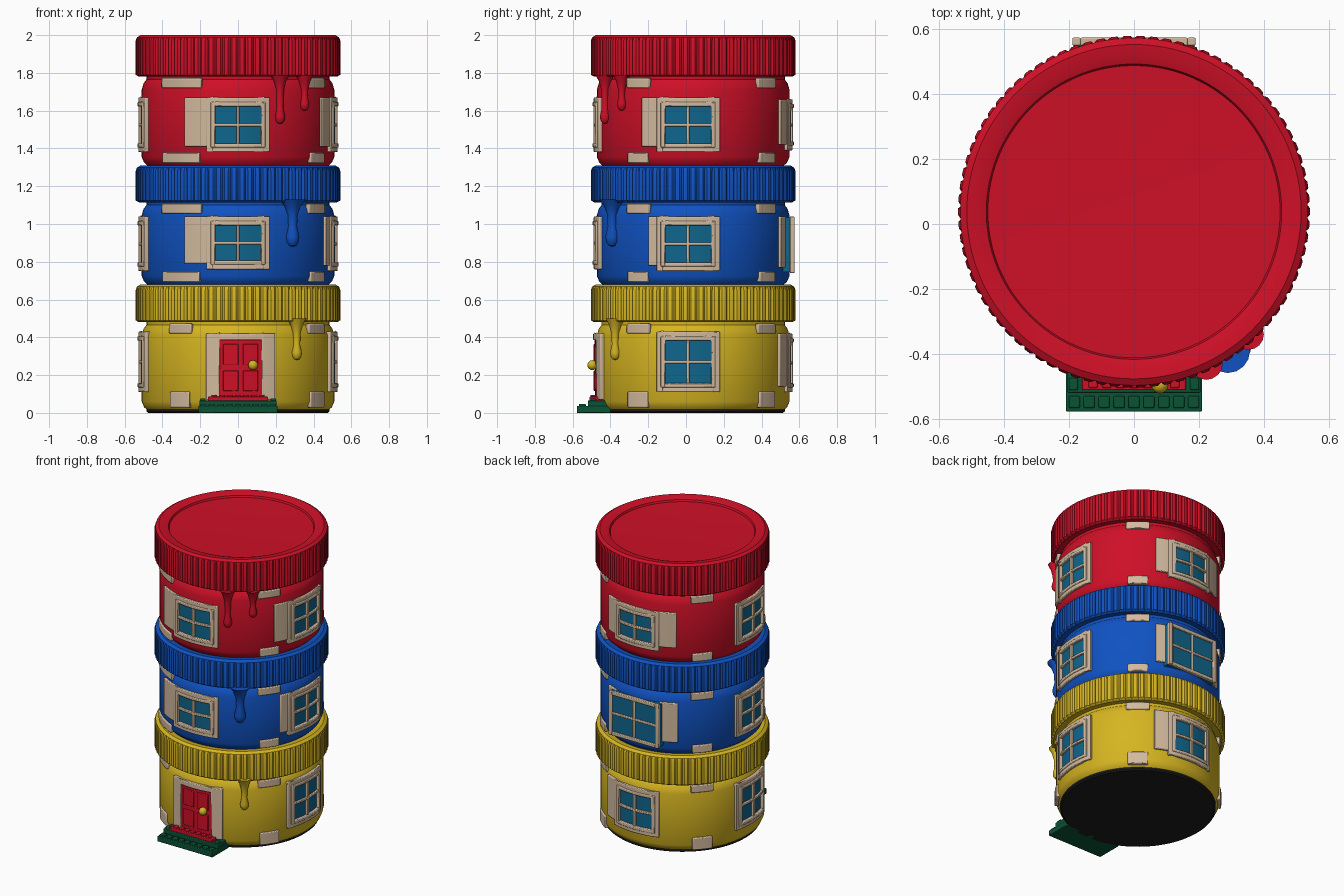
import bpy, bmesh, math
from mathutils import Vector, Matrix

cube = bpy.data.objects.get("Cube")
if cube:
    bpy.data.objects.remove(cube, do_unlink=True)

CY = 0.038      # tower axis sits slightly behind the origin
R = 0.51        # jar wall radius


def material(name, rgb):
    m = bpy.data.materials.new(name)
    m.use_nodes = True
    m.diffuse_color = (*rgb, 1)
    m.node_tree.nodes["Principled BSDF"].inputs["Base Color"].default_value = (*rgb, 1)
    return m


RED = material("red", (0.62, 0.005, 0.02))
BLUE = material("blue", (0.005, 0.085, 0.54))
YELLOW = material("yellow", (0.67, 0.46, 0.015))
CREAM = material("cream", (0.65, 0.49, 0.34))
GLASS = material("teal glass", (0.005, 0.13, 0.26))
GREEN = material("dark green", (0.003, 0.085, 0.035))
BLACK = material("black", (0.012, 0.012, 0.012))


def finish(name, bm, mat, bevel=0.0):
    bmesh.ops.remove_doubles(bm, verts=bm.verts, dist=1e-5)
    bmesh.ops.recalc_face_normals(bm, faces=bm.faces)
    mesh = bpy.data.meshes.new(name)
    bm.to_mesh(mesh)
    bm.free()
    mesh.materials.append(mat)
    ob = bpy.data.objects.new(name, mesh)
    bpy.context.collection.objects.link(ob)
    if bevel:
        mod = ob.modifiers.new("soft edges", "BEVEL")
        mod.width, mod.segments, mod.limit_method = bevel, 2, "ANGLE"
        mod.angle_limit = math.radians(50)
    bpy.ops.object.select_all(action="DESELECT")
    ob.select_set(True)
    bpy.context.view_layer.objects.active = ob
    bpy.ops.object.shade_smooth_by_angle(angle=math.radians(35))
    return ob


def on_wall(deg, r, z):
    """Point around the tower; 0 degrees is the front, growing towards +x."""
    a = math.radians(deg)
    return Vector((r * math.sin(a), CY - r * math.cos(a), z))


def lathe(name, profile, mat, center=(0, CY), segs=96, groove=0.0):
    """Spin (radius, z) points; groove cuts every fourth column of the outer wall."""
    bm = bmesh.new()
    outer = max(r for r, z in profile) - 0.004
    cols = []
    for i in range(segs):
        a = math.tau * i / segs
        col = []
        for r, z in profile:
            if r > outer and i % 4 == 0:
                r -= groove
            col.append(bm.verts.new((center[0] + r * math.sin(a), center[1] - r * math.cos(a), z)))
        cols.append(col)
    for i in range(segs):
        a, b = cols[i], cols[(i + 1) % segs]
        for j in range(len(profile) - 1):
            bm.faces.new((a[j], b[j], b[j + 1], a[j + 1]))
    return finish(name, bm, mat)


def curved(name, mat, deg, blocks, bevel=0.005):
    """Blocks (u0, u1, z0, z1, r) bent round the wall, u being arc length."""
    bm = bmesh.new()
    for u0, u1, z0, z1, r in blocks:
        n = max(1, round((u1 - u0) / 0.04))
        rings = []
        for i in range(n + 1):
            d = deg + math.degrees((u0 + (u1 - u0) * i / n) / 0.52)
            rings.append([bm.verts.new(on_wall(d, q, z))
                          for q, z in ((0.49, z0), (r, z0), (r, z1), (0.49, z1))])
        for a, b in zip(rings, rings[1:]):
            for k in range(4):
                bm.faces.new((a[k], b[k], b[(k + 1) % 4], a[(k + 1) % 4]))
        bm.faces.new(rings[0])
        bm.faces.new(rings[-1])
    return finish(name, bm, mat, bevel)


def boxes(name, mat, items, bevel=0.005):
    """Straight boxes (x0, x1, y0, y1, z0, z1)."""
    bm = bmesh.new()
    for x0, x1, y0, y1, z0, z1 in items:
        m = Matrix.Translation(((x0 + x1) / 2, (y0 + y1) / 2, (z0 + z1) / 2))
        bmesh.ops.create_cube(bm, size=1, matrix=m @ Matrix.Diagonal((x1 - x0, y1 - y0, z1 - z0, 1)))
    return finish(name, bm, mat, bevel)


def border(w, z0, z1, t, r):
    return [(-w, -w + t, z0, z1, r), (w - t, w, z0, z1, r),
            (-w + t, w - t, z0, z0 + t, r), (-w + t, w - t, z1 - t, z1, r)]


def window(name, deg, z0, z1, shutters=()):
    w = 0.17
    curved(name + "_glass", GLASS, deg, [(-w + .03, w - .03, z0 + .03, z1 - .03, 0.514)], 0)
    curved(name + "_frame", CREAM, deg, border(w, z0, z1, 0.035, 0.527)
           + border(w - .025, z0 + .025, z1 - .025, 0.022, 0.533))
    mid = (z0 + z1) / 2
    curved(name + "_bars", CREAM, deg, [(-.008, .008, z0 + .03, z1 - .03, 0.528),
                                        (-w + .03, w - .03, mid - .008, mid + .008, 0.528)], 0.003)
    for i, (u0, u1) in enumerate(shutters):
        curved(f"{name}_shutter_{i + 1}", CREAM, deg, [(u0, u1, z0 + .03, z1, 0.523)])


# Jars with ribbed lids
floors = [("lower", YELLOW, 0.01, 0.48, 0.68), ("middle", BLUE, 0.675, 1.115, 1.31),
          ("upper", RED, 1.305, 1.78, 2.0)]
for name, mat, z, lid, top in floors:
    lathe(name + "_jar", [(0, z), (0.475, z), (0.497, z + .02), (R, z + .05), (R, lid - .07),
                          (0.50, lid - .035), (0.485, lid - .015), (0.485, lid + .03), (0, lid + .03)], mat)
    lathe(name + "_lid", [(0.47, lid + .005), (0.525, lid), (0.542, lid + .01), (0.542, top - .03),
                          (0.535, top - .012), (0.515, top), (0.48, top - .004), (0.455, top - .012),
                          (0.45, top - .024), (0.25, top - .03), (0, top - .033)],
          mat, segs=328, groove=0.012)
lathe("base_disc", [(0, 0), (0.475, 0), (0.485, 0.008), (0.485, 0.02), (0, 0.02)], BLACK)

# Windows
left = (-0.30, -0.165)
window("upper_front_window", 0, 1.38, 1.67, [left])
window("upper_left_window", 87, 1.38, 1.67, [(-0.26, -0.165)])
window("upper_right_window", 273, 1.38, 1.67)
window("upper_back_window", 180, 1.39, 1.66, [(-0.25, -0.165), (0.165, 0.28)])
window("middle_front_window", 0, 0.76, 1.04, [left])
window("middle_left_window", 87, 0.75, 1.04, [(-0.22, -0.165)])
window("middle_right_window", 273, 0.75, 1.04)
window("lower_left_window", 87, 0.11, 0.43)
window("lower_right_window", 273, 0.11, 0.43)
window("lower_back_window", 180, 0.11, 0.42, [(-0.26, -0.165)])

# Flat bay window at the back
curved("bay_shutters", CREAM, 180, [(-0.25, -0.16, 0.77, 1.04, 0.523), (0.17, 0.29, 0.77, 1.04, 0.523)])
boxes("bay_glass", GLASS, [(-0.187, 0.187, 0.45, 0.562, 0.745, 1.035)], 0)
bay = [(s - .013, s + .013, 0.55, 0.574, 0.74, 1.04) for s in (-0.177, 0.177)]
bay += [(-0.165, 0.165, 0.55, 0.574, h - .012, h + .012) for h in (0.752, 1.028)]
bay += [(-0.008, 0.008, 0.55, 0.57, 0.75, 1.03), (-0.165, 0.165, 0.55, 0.57, 0.882, 0.898)]
boxes("bay_frame", CREAM, bay, 0.004)

# Exposed bricks near each jar's shoulder and foot
for name, mat, z, lid, top in floors:
    low = mat == YELLOW
    for k, deg in enumerate((55, 140, 229, 323)):
        wide = 0.135 if k == 3 and not low else 0.075
        foot = 0.085 if low else 0.055
        curved(f"{name}_brick_{k + 1}", CREAM, deg,
               [(-wide, wide, lid - .06, lid - .008, 0.517),
                (-wide + .01, wide - .01, z + .018, z + .018 + foot, 0.52)], 0.006)


# Paint drips
def drip(name, mat, deg, top, tip, s):
    c = on_wall(deg, 0.517, 0)
    lathe(name, [(0, top), (s * 1.9, top), (s * 1.2, top - .035), (s * .75, top - .08),
                 (s * .65, tip + s * 3), (s, tip + s * 1.5), (s * .9, tip + s * .7),
                 (s * .5, tip + s * .15), (0, tip)], mat, center=(c.x, c.y), segs=16)


drip("upper_drip_1", RED, 25.5, 1.79, 1.53, 0.027)
drip("upper_drip_2", RED, 43, 1.79, 1.60, 0.025)
drip("middle_drip", BLUE, 34, 1.13, 0.88, 0.036)
drip("lower_drip", YELLOW, 37, 0.50, 0.28, 0.027)

# Front door
curved("door_frame", CREAM, 0, [(-0.17, -0.098, 0.07, 0.42, 0.53), (0.128, 0.2, 0.07, 0.42, 0.53),
                               (-0.098, 0.128, 0.385, 0.42, 0.53)])
curved("door", RED, 0, [(-0.1, 0.13, 0.08, 0.39, 0.519)], 0)
curved("door_panels", RED, 0, [(u, u + .08, h, h + g, 0.527) for u in (-0.078, 0.026)
                              for h, g in ((0.115, 0.11), (0.255, 0.11))], 0.004)
bm = bmesh.new()
bmesh.ops.create_uvsphere(bm, u_segments=16, v_segments=10, radius=0.026,
                          matrix=Matrix.Translation(on_wall(8.5, 0.54, 0.253)))
finish("door_knob", bm, YELLOW)

# Doorstep with raised studs
steps = [(-0.21, 0.21, -0.578, -0.4, 0, 0.036), (-0.205, 0.205, -0.52, -0.4, 0.03, 0.066)]
steps += [(x * .046 - .017, x * .046 + .017, -0.567, -0.53, 0.03, 0.047) for x in range(-4, 5)]
steps += [(s * .187 - .014, s * .187 + .014, -0.512, -0.475, 0.06, 0.076) for s in (-1, 1)]
boxes("green_steps", GREEN, steps, 0.004)
sill = [(-0.16, 0.16, -0.512, -0.43, 0.06, 0.086)]
sill += [(x * .042 - .014, x * .042 + .014, -0.505, -0.475, 0.08, 0.096) for x in range(-3, 4)]
boxes("red_step", RED, sill, 0.004)
